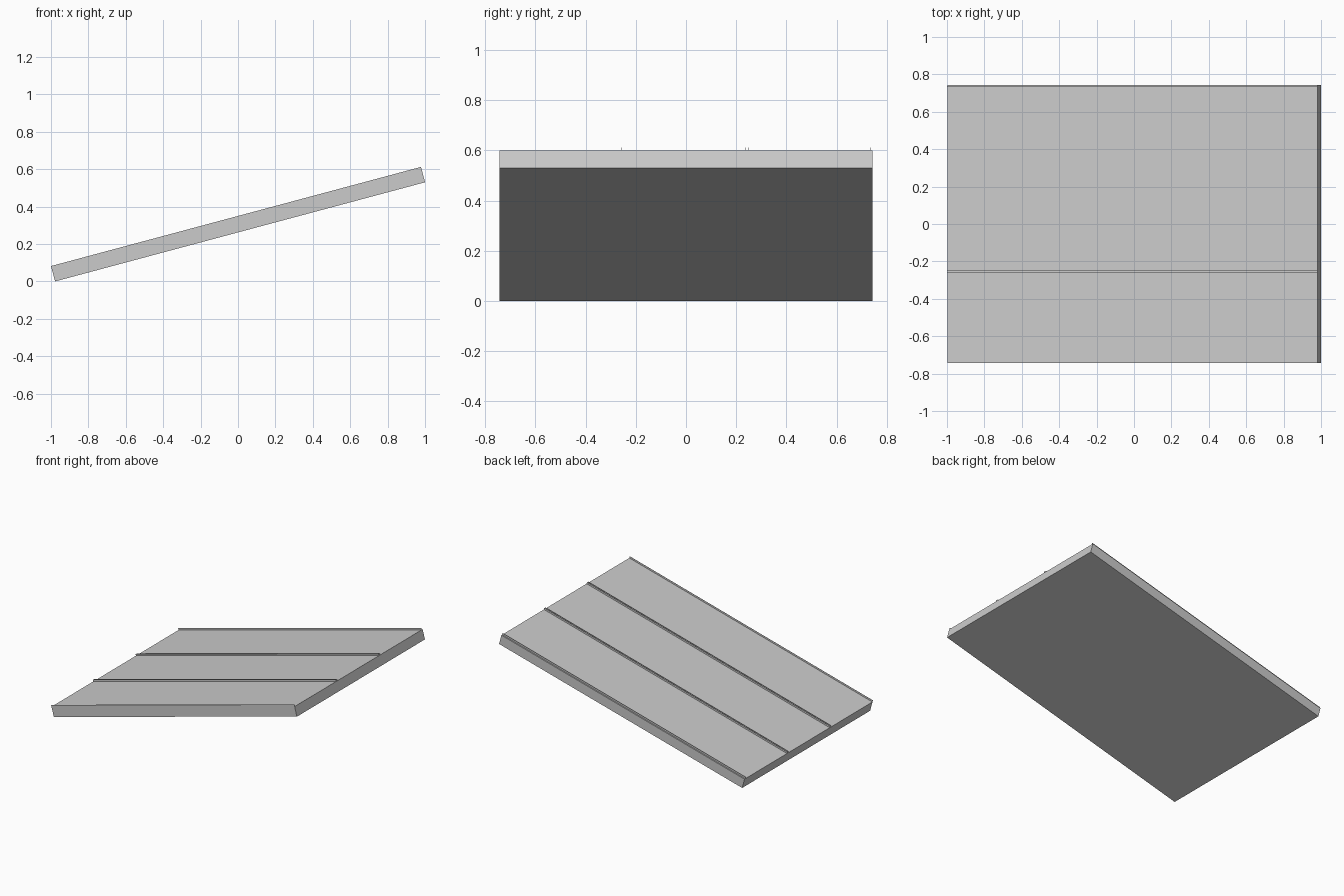
import bpy, bmesh, math

if "Cube" in bpy.data.objects:
    bpy.data.objects.remove(bpy.data.objects["Cube"])

PITCH = math.radians(15)
LENGTH, BODY, TOTAL = 2.048, 0.072, 0.085   # slope length, slab depth, depth with seams
WIDTH, LIP, GAP = 0.496, 0.0015, 0.0095     # panel width, lip thickness, inset of right lip


def roof_panel(name, y0):
    """Slab with two thin standing lips, extruded up the slope."""
    y1 = y0 + WIDTH
    r = y1 - GAP
    profile = [(y0, 0), (y1, 0), (y1, BODY), (r, BODY), (r, TOTAL), (r - LIP, TOTAL),
               (r - LIP, BODY), (y0 + LIP, BODY), (y0 + LIP, TOTAL), (y0, TOTAL)]
    bm = bmesh.new()
    face = bm.faces.new([bm.verts.new((0, y, z)) for y, z in profile])
    ext = bmesh.ops.extrude_face_region(bm, geom=[face])
    tops = [v for v in ext["geom"] if isinstance(v, bmesh.types.BMVert)]
    bmesh.ops.translate(bm, verts=tops, vec=(LENGTH, 0, 0))
    bmesh.ops.recalc_face_normals(bm, faces=bm.faces)
    mesh = bpy.data.meshes.new(name)
    bm.to_mesh(mesh)
    bm.free()
    obj = bpy.data.objects.new(name, mesh)
    obj.rotation_euler = (0, -PITCH, 0)
    obj.location = (-1 + TOTAL * math.sin(PITCH), 0, 0)
    bpy.context.collection.objects.link(obj)


# Three panels side by side
for i in range(3):
    roof_panel(f"roof_panel_{i + 1}", (i - 1.5) * WIDTH)
